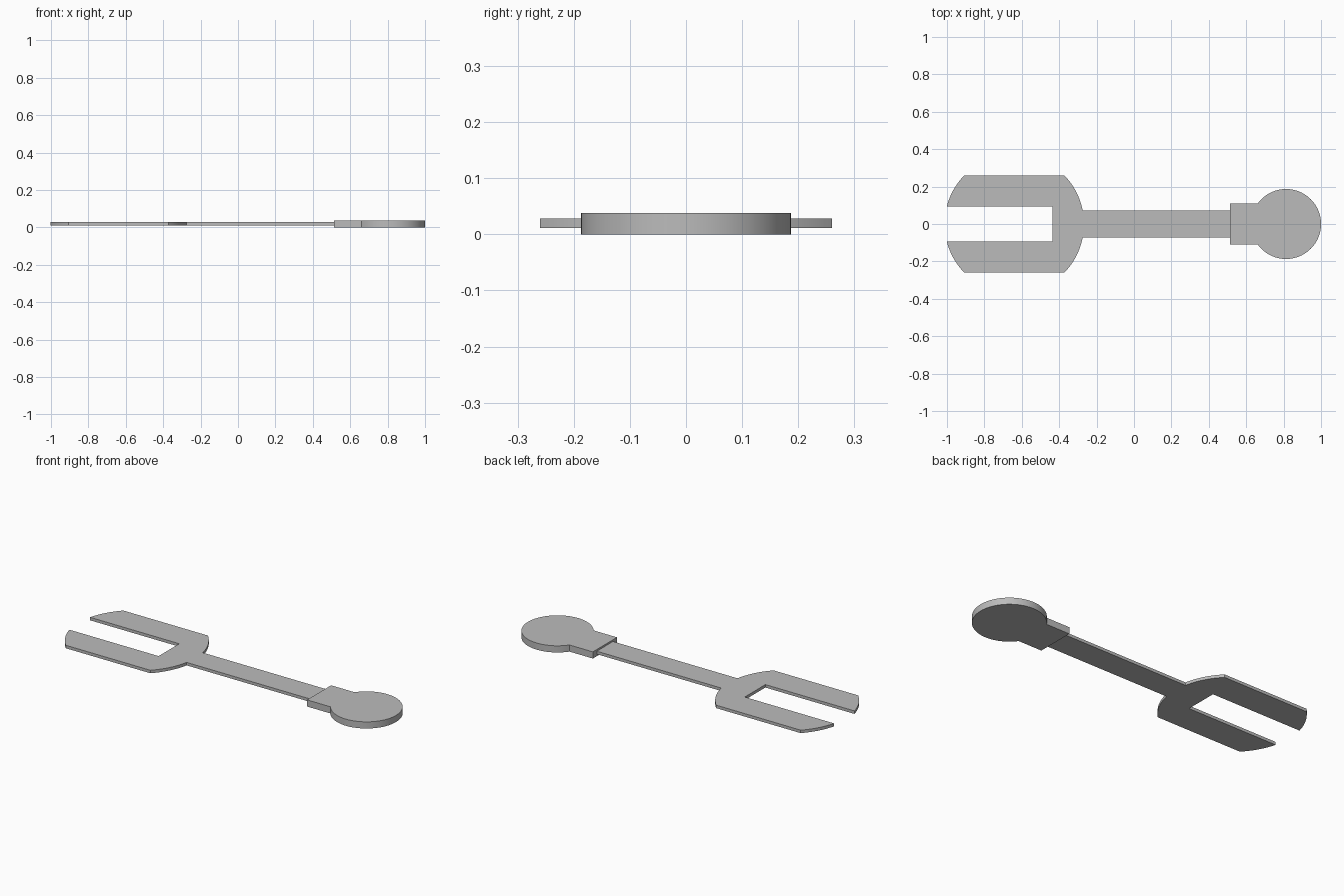
import bpy, bmesh
from math import asin, pi, sin, cos

cube = bpy.data.objects.get("Cube")
if cube:
    bpy.data.objects.remove(cube)

grey = bpy.data.materials.new("plain grey")
grey.use_nodes = True
colour = (0.5, 0.5, 0.5, 1)
grey.diffuse_color = colour
grey.node_tree.nodes["Principled BSDF"].inputs["Base Color"].default_value = colour


def arc(cx, r, a0, a1, n):
    """Points on a circle centred on the long axis."""
    return [(cx + r * cos(a0 + (a1 - a0) * i / n), r * sin(a0 + (a1 - a0) * i / n))
            for i in range(n + 1)]


def plate(name, half, z0, z1):
    """Mirror a half outline (y > 0) across the long axis and extrude it."""
    outline = half + [(x, -y) for x, y in reversed(half) if y > 1e-5]
    bm = bmesh.new()
    face = bm.faces.new([bm.verts.new((x, y, z0)) for x, y in outline])
    top = bmesh.ops.extrude_face_region(bm, geom=[face])["geom"]
    bmesh.ops.translate(bm, vec=(0, 0, z1 - z0),
                        verts=[v for v in top if isinstance(v, bmesh.types.BMVert)])
    bmesh.ops.recalc_face_normals(bm, faces=bm.faces)
    mesh = bpy.data.meshes.new(name)
    bm.to_mesh(mesh)
    bm.free()
    mesh.materials.append(grey)
    obj = bpy.data.objects.new(name, mesh)
    bpy.context.collection.objects.link(obj)
    bpy.ops.object.select_all(action='DESELECT')
    obj.select_set(True)
    bpy.context.view_layer.objects.active = obj
    bpy.ops.object.shade_smooth_by_angle(angle=pi / 6)


# Forked end and handle: a disc with flat sides and a slot, running into a bar
cx, r = -0.64, 0.373
slot, flat, bar = 0.093, 0.26, 0.073
tip = arc(cx, r, pi - asin(slot / r), pi - asin(flat / r), 12)
shoulder = arc(cx, r, asin(flat / r), asin(bar / r), 12)
plate("forked_handle", [(-0.437, slot)] + tip + shoulder + [(0.515, bar)], 0.011, 0.028)

# Thick round head with its square collar
neck, head_r = 0.109, 0.187
head = arc(0.813, head_r, pi - asin(neck / head_r), 0, 48)
plate("round_head", [(0.513, neck)] + head, 0, 0.038)
